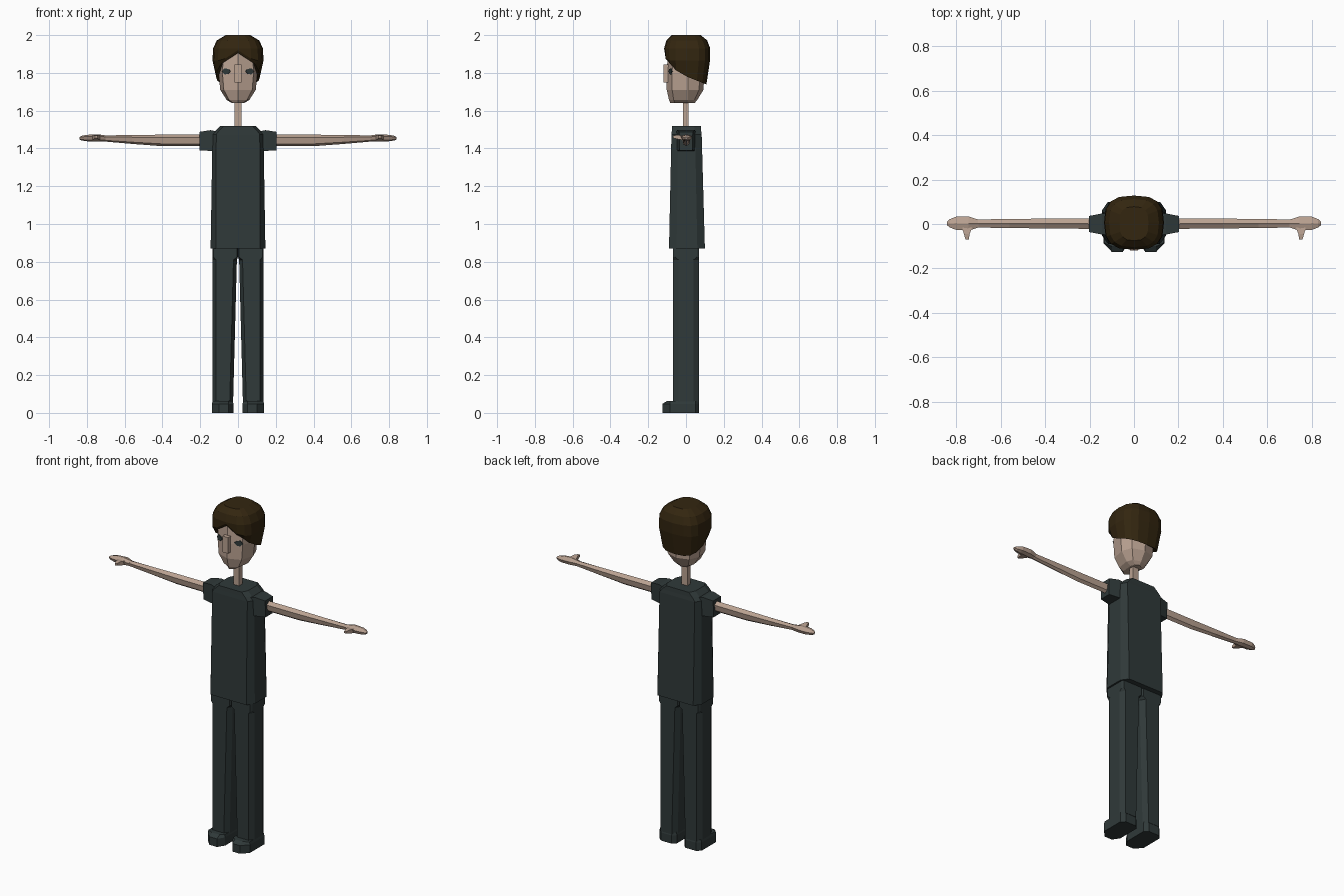
import bpy, bmesh, math
from mathutils import Vector

if "Cube" in bpy.data.objects:
    bpy.data.objects.remove(bpy.data.objects["Cube"])


def material(name, rgb):
    m = bpy.data.materials.new(name)
    m.diffuse_color = (*rgb, 1)
    m.use_nodes = True
    m.node_tree.nodes["Principled BSDF"].inputs["Base Color"].default_value = m.diffuse_color
    return m


SKIN = material("skin", (0.49, 0.36, 0.285))
CLOTH = material("dark_cloth", (0.029, 0.041, 0.041))
HAIR = material("brown_hair", (0.033, 0.019, 0.005))


def loft(name, rings, mat, cap_start=True, cap_end=True):
    """Bridge equal-length rings of points into one flat-shaded mesh."""
    bm = bmesh.new()
    loops = [[bm.verts.new(p) for p in r] for r in rings]
    n = len(loops[0])
    for a, b in zip(loops, loops[1:]):
        for i in range(n):
            j = (i + 1) % n
            bm.faces.new((a[i], a[j], b[j], b[i]))
    if cap_start:
        bm.faces.new(loops[0])
    if cap_end:
        bm.faces.new(loops[-1])
    bmesh.ops.recalc_face_normals(bm, faces=bm.faces)
    me = bpy.data.meshes.new(name)
    bm.to_mesh(me)
    bm.free()
    me.materials.append(mat)
    ob = bpy.data.objects.new(name, me)
    bpy.context.collection.objects.link(ob)
    return ob


def chamfered(x0, x1, y0, y1, z, cx, cy):
    """Horizontal rectangle with cut corners."""
    return [(x0 + cx, y0, z), (x1 - cx, y0, z), (x1, y0 + cy, z), (x1, y1 - cy, z),
            (x1 - cx, y1, z), (x0 + cx, y1, z), (x0, y1 - cy, z), (x0, y0 + cy, z)]


def box(name, x0, x1, y0, y1, z0, z1, mat):
    return loft(name, [[(x0, y0, z), (x1, y0, z), (x1, y1, z), (x0, y1, z)]
                       for z in (z0, z1)], mat)


# Shirt body
loft("shirt", [
    chamfered(-0.145, 0.145, -0.09, 0.10, 0.87, 0.028, 0.04),
    chamfered(-0.135, 0.135, -0.077, 0.083, 1.475, 0.02, 0.035),
    chamfered(-0.118, 0.118, -0.075, 0.08, 1.495, 0.018, 0.035),
    chamfered(-0.092, 0.092, -0.073, 0.078, 1.52, 0.018, 0.035)], CLOTH)

# Neck
box("neck", -0.018, 0.018, -0.016, 0.014, 1.50, 1.68, SKIN)


# Head: eight-sided with a ridge down the face
def head_ring(w, f, b, z):
    return [(0, f, z), (0.8 * w, 0.72 * f, z), (w, 0.01, z), (0.75 * w, 0.75 * b, z),
            (0, b, z), (-0.75 * w, 0.75 * b, z), (-w, 0.01, z), (-0.8 * w, 0.72 * f, z)]


loft("head", [head_ring(0.032, -0.083, 0.045, 1.64),
              head_ring(0.06, -0.09, 0.06, 1.657),
              head_ring(0.094, -0.102, 0.092, 1.71),
              head_ring(0.103, -0.102, 0.098, 1.80),
              head_ring(0.095, -0.095, 0.09, 1.93)], SKIN)
box("nose", -0.018, 0.018, -0.12, -0.085, 1.75, 1.845, SKIN)


# Hair: rounded-square cap whose lower edge arches over the brow
def hair_ring(w, f, b, z):
    pts = []
    for i in range(16):
        a = 2 * math.pi * i / 16 - math.pi / 2
        c, s = math.cos(a), math.sin(a)
        x = math.copysign(abs(c) ** 0.7, c) * w
        y = 0.006 + math.copysign(abs(s) ** 0.7, s) * ((b - 0.006) if s > 0 else (0.006 - f))
        pts.append((x, y, z(x, y) if callable(z) else z))
    return pts


def hairline(x, y):
    if y < -0.08:
        return 1.905 - 0.65 * abs(x)
    return 1.782 - 0.4 * y if y > -0.01 else 1.782 - 0.6 * y


loft("hair", [
    hair_ring(0.085, -0.085, 0.08, lambda x, y: hairline(x * 1.3, y * 1.35) + 0.02),
    hair_ring(0.116, -0.106, 0.108, hairline),
    hair_ring(0.135, -0.114, 0.127, lambda x, y: max(1.865, hairline(x, y) + 0.015)),
    hair_ring(0.132, -0.116, 0.128, 1.93),
    hair_ring(0.112, -0.104, 0.112, 1.972),
    hair_ring(0.065, -0.075, 0.078, 2.0)], HAIR, cap_start=False)


# Arm and hand cross-section with ridges above and below
def arm_ring(x, y0, y1, z0, z1):
    m, h = (y0 + y1) / 2, z1 - z0
    return [(x, m, z1), (x, y1, z1 - 0.25 * h), (x, y1 - 0.15 * (y1 - y0), z0 + 0.2 * h),
            (x, m, z0), (x, y0 + 0.15 * (y1 - y0), z0 + 0.2 * h), (x, y0, z1 - 0.25 * h)]


for s, side in ((1, "left"), (-1, "right")):
    def flip(ring):
        return [(s * p[0], p[1], p[2]) for p in ring]

    # Sleeve
    loft(side + "_sleeve", [
        flip([(x, -w, z0), (x, w, z0), (x, w + 0.002, z1), (x, -w - 0.002, z1)])
        for x, w, z0, z1 in ((0.10, 0.05, 1.385, 1.487), (0.145, 0.045, 1.387, 1.497),
                             (0.203, 0.034, 1.39, 1.488))], CLOTH)

    # Arm
    loft(side + "_arm", [flip(arm_ring(*r)) for r in (
        (0.18, -0.022, 0.024, 1.412, 1.474), (0.40, -0.02, 0.024, 1.412, 1.473),
        (0.56, -0.018, 0.023, 1.424, 1.471), (0.71, -0.016, 0.02, 1.437, 1.469))], SKIN)

    # Hand and thumb
    loft(side + "_hand", [flip(arm_ring(*r)) for r in (
        (0.70, -0.016, 0.02, 1.437, 1.469), (0.745, -0.03, 0.034, 1.437, 1.475),
        (0.80, -0.026, 0.033, 1.438, 1.472), (0.828, -0.016, 0.022, 1.442, 1.467),
        (0.84, -0.006, 0.01, 1.448, 1.46))], SKIN)
    loft(side + "_thumb", [
        flip([(x - w, y, z - h), (x + w, y, z - h), (x + w, y, z + h), (x - w, y, z + h)])
        for x, y, z, w, h in ((0.75, -0.015, 1.456, 0.022, 0.012),
                              (0.752, -0.045, 1.46, 0.013, 0.011),
                              (0.75, -0.07, 1.462, 0.007, 0.006))], SKIN)

    # Eye: thin hexagonal plate lying on the sloped cheek
    u, n = Vector((0.94, 0.34, 0)), Vector((0.34, -0.94, 0))
    c = Vector((0.061, -0.081, 1.808))
    outline = ((-0.025, 0.002), (-0.009, -0.014), (0.01, -0.016),
               (0.025, 0.0), (0.01, 0.016), (-0.009, 0.013))
    loft(side + "_eye", [flip([c + u * a + n * d + Vector((0, 0, b)) for a, b in outline])
                         for d in (-0.005, 0.004)], CLOTH)

    # Trouser leg
    loft(side + "_trouser_leg", [flip(chamfered(x0, 0.135, -0.07, 0.07, z, 0.018, 0.03))
                                 for x0, z in ((0.026, 0.055), (0.006, 0.81))]
         + [flip(chamfered(0.0, 0.135, -0.07, 0.07, z, 0.006, 0.012)) for z in (0.825, 0.90)],
         CLOTH)

    # Shoe with a tapered toe
    def shoe_ring(z, toe, g):
        return flip([(0.05, toe, z), (0.10, toe, z), (0.138 - g, -0.085, z),
                     (0.138 - g, 0.05, z), (0.115, 0.07 - g, z), (0.045, 0.07 - g, z),
                     (0.024 + g, 0.05, z), (0.024 + g, -0.085, z)])
    loft(side + "_shoe", [shoe_ring(0.0, -0.125, 0), shoe_ring(0.048, -0.125, 0),
                          shoe_ring(0.063, -0.10, 0.004)], CLOTH)
